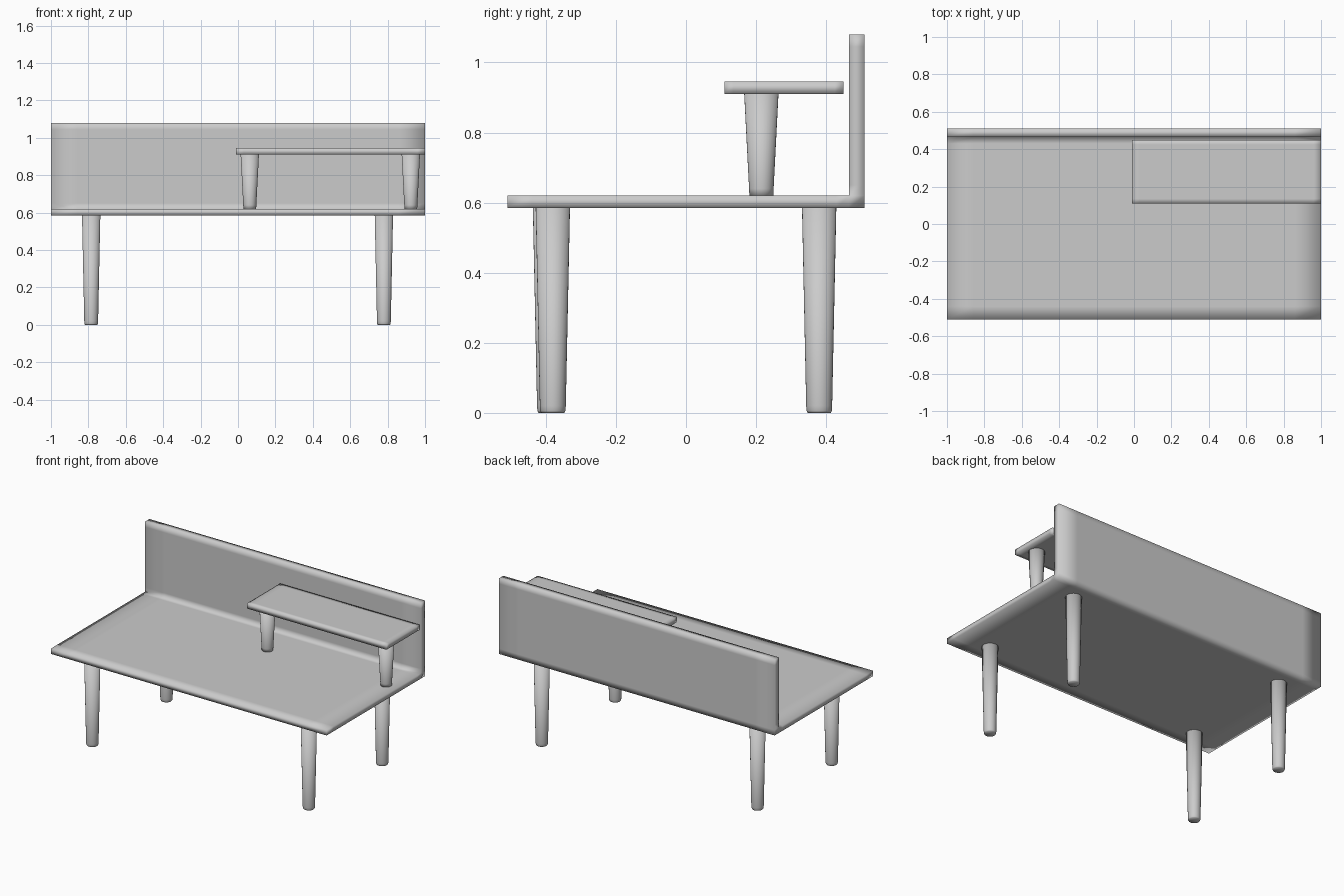
import bpy
import bmesh
import math

cube = bpy.data.objects.get("Cube")
if cube:
    bpy.data.objects.remove(cube, do_unlink=True)

grey = bpy.data.materials.new("light grey")
grey.use_nodes = True
colour = (0.6, 0.6, 0.6, 1)
grey.diffuse_color = colour
grey.node_tree.nodes["Principled BSDF"].inputs["Base Color"].default_value = colour


def finish(name, bm):
    """Turn a bmesh into a softly shaded grey object."""
    bmesh.ops.recalc_face_normals(bm, faces=bm.faces)
    for face in bm.faces:
        face.smooth = True
    mesh = bpy.data.meshes.new(name)
    bm.to_mesh(mesh)
    bm.free()
    mesh.materials.append(grey)
    obj = bpy.data.objects.new(name, mesh)
    bpy.context.collection.objects.link(obj)
    return obj


def slab(name, xs, ys, zs, filled=lambda j, k: True):
    """Skin of the filled cells of a grid; border loops keep soft edges narrow."""
    bm = bmesh.new()
    axes = (xs, ys, zs)
    counts = [len(a) - 1 for a in axes]
    verts = {}

    def inside(c):
        return all(0 <= c[a] < counts[a] for a in range(3)) and filled(c[1], c[2])

    def vert(key):
        if key not in verts:
            verts[key] = bm.verts.new([axes[a][key[a]] for a in range(3)])
        return verts[key]

    for i in range(counts[0]):
        for j in range(counts[1]):
            for k in range(counts[2]):
                if not filled(j, k):
                    continue
                for axis in range(3):
                    u, v = (axis + 1) % 3, (axis + 2) % 3
                    for side in (0, 1):
                        near = [i, j, k]
                        near[axis] += 2 * side - 1
                        if inside(near):
                            continue
                        ring = []
                        for du, dv in ((0, 0), (1, 0), (1, 1), (0, 1)):
                            key = [i, j, k]
                            key[axis] += side
                            key[u] += du
                            key[v] += dv
                            ring.append(vert(tuple(key)))
                        bm.faces.new(ring)
    return finish(name, bm)


def leg(name, x, y, profile, sides=32):
    """Tapered round leg turned from (radius, height) pairs."""
    bm = bmesh.new()
    rings = []
    for r, z in profile:
        rings.append([bm.verts.new((x + r * math.cos(math.tau * s / sides),
                                    y + r * math.sin(math.tau * s / sides), z))
                      for s in range(sides)])
    for low, high in zip(rings, rings[1:]):
        for s in range(sides):
            t = (s + 1) % sides
            bm.faces.new((low[s], low[t], high[t], high[s]))
    bm.faces.new(rings[0])
    bm.faces.new(rings[-1])
    return finish(name, bm)


# L-shaped bench: seat board with upright back panel
slab("seat_and_back",
     (-1, -0.86, 0.86, 1),
     (-0.51, -0.44, 0.43, 0.465, 0.51),
     (0.585, 0.62, 0.65, 1.045, 1.08),
     lambda j, k: k == 0 or j == 3)

# Small raised shelf on the left half
slab("shelf", (-0.01, 0.03, 0.96, 1), (0.11, 0.135, 0.425, 0.45), (0.91, 0.945))

# Four main legs
main_profile = ((0.033, 0), (0.036, 0.006), (0.037, 0.02), (0.049, 0.587))
for name, x, y in (("front_right_leg", -0.785, -0.388), ("front_left_leg", 0.78, -0.38),
                   ("back_right_leg", -0.785, 0.38), ("back_left_leg", 0.78, 0.38)):
    leg(name, x, y, main_profile)

# Two short legs holding the shelf
for name, x in (("shelf_right_leg", 0.063), ("shelf_left_leg", 0.924)):
    leg(name, x, 0.215, ((0.034, 0.618), (0.035, 0.64), (0.049, 0.912)))
